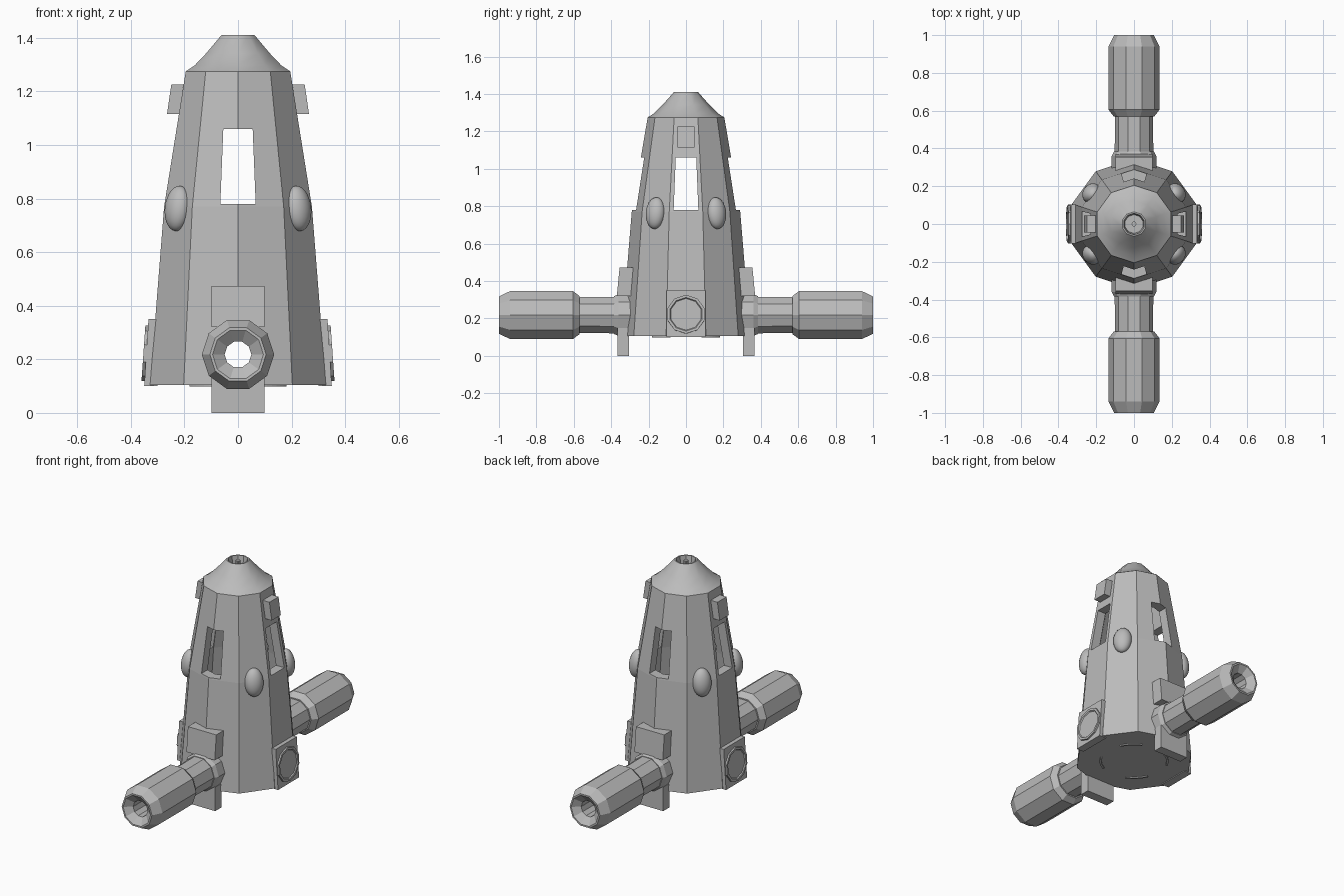
import bpy, bmesh
from math import pi, sin, cos, atan2, radians
from mathutils import Matrix, Vector

cube = bpy.data.objects.get("Cube")
if cube:
    bpy.data.objects.remove(cube, do_unlink=True)

grey = bpy.data.materials.new("plain grey")
grey.use_nodes = True
grey.diffuse_color = (0.5, 0.5, 0.5, 1)
grey.node_tree.nodes["Principled BSDF"].inputs["Base Color"].default_value = (0.5, 0.5, 0.5, 1)


def finish(name, bm, matrix=Matrix(), smooth=None):
    """Turn a bmesh into a named object, optionally smooth below an angle."""
    bmesh.ops.recalc_face_normals(bm, faces=bm.faces)
    bm.transform(matrix)
    mesh = bpy.data.meshes.new(name)
    bm.to_mesh(mesh)
    bm.free()
    mesh.materials.append(grey)
    obj = bpy.data.objects.new(name, mesh)
    bpy.context.collection.objects.link(obj)
    if smooth:
        bpy.ops.object.select_all(action='DESELECT')
        obj.select_set(True)
        bpy.context.view_layer.objects.active = obj
        bpy.ops.object.shade_smooth_by_angle(angle=radians(smooth))
    return obj


def lathe(name, profile, sides=10, phase=0.0, matrix=Matrix(), smooth=None):
    """Spin a closed (radius, height) profile around z."""
    bm = bmesh.new()
    rings = []
    for i in range(sides):
        a = phase + 2 * pi * i / sides
        rings.append([bm.verts.new((r * cos(a), r * sin(a), z)) for r, z in profile])
    n = len(profile)
    for i in range(sides):
        a, b = rings[i], rings[(i + 1) % sides]
        for j in range(n):
            k = (j + 1) % n
            if profile[j][0] or profile[k][0]:
                bm.faces.new((a[j], b[j], b[k], a[k]))
    bmesh.ops.remove_doubles(bm, verts=bm.verts, dist=1e-5)
    return finish(name, bm, matrix, smooth)


def box(name, x, y, z, matrix=Matrix(), lean=0.0, taper=1.0):
    """Box from ranges; the top leans in along x and tapers across y."""
    bm = bmesh.new()
    bmesh.ops.create_cube(bm, size=1)
    for v in bm.verts:
        top = v.co.z > 0
        v.co = Vector((x[v.co.x > 0], y[v.co.y > 0], z[top]))
        if top:
            v.co.x -= lean
            v.co.y *= taper
    return finish(name, bm, matrix)


def cut(target, cutter):
    mod = target.modifiers.new("cut", 'BOOLEAN')
    mod.operation = 'DIFFERENCE'
    mod.solver = 'EXACT'
    mod.object = cutter
    bpy.context.view_layer.objects.active = target
    bpy.ops.object.modifier_apply(modifier=mod.name)
    bpy.data.objects.remove(cutter, do_unlink=True)


def turn(angle):
    return Matrix.Rotation(angle, 4, 'Z')


# Hollow tower with a ridge at front and back
tower = lathe("tower", [(0, 0.105), (0.345, 0.105), (0.29, 0.77), (0.205, 1.275),
                        (0.145, 1.275), (0.23, 0.77), (0.285, 0.15), (0, 0.15)], phase=pi / 2)
for a in (0, pi / 2):
    cut(tower, box("window_cutter", (-1, 1), (-0.066, 0.066), (0.78, 1.06), turn(a), taper=0.83))
along_y = Matrix.Rotation(pi / 2, 4, 'X')
lift = Matrix.Translation((0, 0, 0.218))
cut(tower, lathe("bore_cutter", [(0, -1), (0.07, -1), (0.07, 1), (0, 1)],
                 matrix=lift @ along_y))

# Flared roof with a recessed top and centre pin
lathe("roof", [(0, 1.27), (0.205, 1.275), (0.17, 1.297), (0.125, 1.342), (0.065, 1.41),
               (0.057, 1.41), (0.05, 1.36), (0, 1.36)], phase=pi / 2, smooth=30)
lathe("roof_pin", [(0, 1.35), (0.013, 1.35), (0.013, 1.405), (0, 1.405)])

# Front and back barrels with their mounts
for side, a in (("front", 0), ("back", pi)):
    m = turn(a) @ lift @ along_y
    lathe(side + "_tube", [(0.05, 0.25), (0.104, 0.25), (0.1, 0.59), (0.05, 0.59)], matrix=m)
    lathe(side + "_collar", [(0.06, 0.27), (0.118, 0.27), (0.118, 0.36),
                             (0.106, 0.385), (0.06, 0.385)], matrix=m)
    lathe(side + "_barrel", [(0.05, 0.57), (0.108, 0.57), (0.135, 0.605), (0.135, 0.94),
                             (0.105, 1.0), (0.095, 1.0), (0.05, 0.965)], matrix=m)
    out = turn(a - pi / 2)
    box(side + "_upper_plate", (0.28, 0.37), (-0.098, 0.098), (0.32, 0.473), out, lean=0.015)
    box(side + "_lower_plate", (0.305, 0.365), (-0.098, 0.098), (0, 0.15), out)

# Side hoods and round hatches
for side, a in (("left", 0), ("right", pi)):
    m = turn(a)
    box(side + "_hood", (0.205, 0.265), (-0.045, 0.045), (1.115, 1.225), m, lean=0.016)
    box(side + "_hatch_plate", (0.3, 0.35), (-0.104, 0.104), (0.1, 0.35), m, lean=0.016)
    tilt = Matrix.Translation((0.343, 0, 0.222)) @ Matrix.Rotation(pi / 2 - 0.07, 4, 'Y')
    lathe(side + "_hatch", [(0, -0.02), (0.104, -0.02), (0.104, 0.01), (0.09, 0.01),
                            (0.085, 0.004), (0, 0.004)], matrix=m @ tilt)

# Oval bumps on the diagonal faces
for name, deg in (("left_back", 36), ("right_back", 144), ("right_front", 216), ("left_front", 324)):
    bm = bmesh.new()
    bmesh.ops.create_uvsphere(bm, u_segments=20, v_segments=14, radius=1)
    m = (turn(radians(deg)) @ Matrix.Translation((0.278, 0, 0.763))
         @ Matrix.Rotation(-0.13, 4, 'Y') @ Matrix.Diagonal((0.045, 0.055, 0.085, 1)))
    finish(name + "_bump", bm, m, smooth=60)

# Short curved ridges under the floor
for i in range(4):
    bm = bmesh.new()
    rows = []
    for k in range(7):
        a = pi / 4 + i * pi / 2 + (k - 3) * 0.11
        rows.append([bm.verts.new((r * cos(a), r * sin(a), z))
                     for r, z in ((0.19, 0.11), (0.19, 0.098), (0.202, 0.098), (0.202, 0.11))])
    for p, q in zip(rows, rows[1:]):
        for j in range(4):
            bm.faces.new((p[j], q[j], q[(j + 1) % 4], p[(j + 1) % 4]))
    bm.faces.new(rows[0])
    bm.faces.new(rows[-1])
    finish("floor_ridge_%d" % (i + 1), bm)
